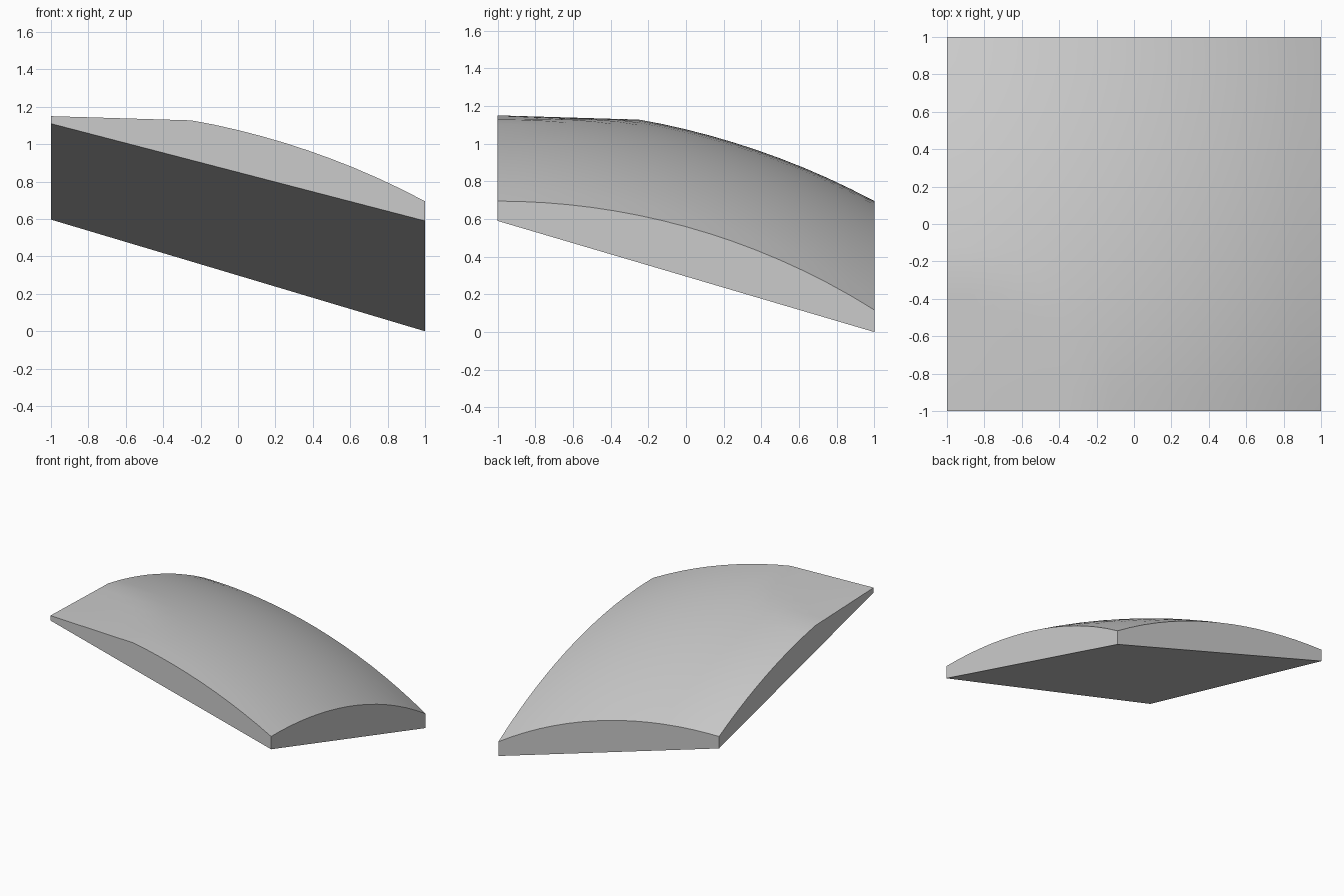
import bpy, bmesh, math

if "Cube" in bpy.data.objects:
    bpy.data.objects.remove(bpy.data.objects["Cube"])

N = 16                      # grid cells along each side
R, PEAK = 4.25, 1.195       # dome radius and height, centred over one corner

stone = bpy.data.materials.new("plain_grey")
stone.diffuse_color = (0.6, 0.6, 0.6, 1)
stone.use_nodes = True
stone.node_tree.nodes["Principled BSDF"].inputs["Base Color"].default_value = stone.diffuse_color


def dome(x, y):
    """Spherical top, planed off nearly flat at its highest corner."""
    r = math.hypot(x + 1, y + 1)
    return min(PEAK - R + math.sqrt(R * R - r * r), 1.15 - 0.03 * r)


bm = bmesh.new()

# curved top
step = [-1 + 2 * i / N for i in range(N + 1)]
top = [[bm.verts.new((x, y, dome(x, y))) for x in step] for y in step]
for j in range(N):
    for i in range(N):
        f = bm.faces.new((top[j][i], top[j][i + 1], top[j + 1][i + 1], top[j + 1][i]))
        f.smooth = True

# sloping flat underside
c = [bm.verts.new(p) for p in
     ((-1, -1, 1.11), (1, -1, 0.59), (1, 1, 0), (-1, 1, 0.597))]
bm.faces.new(c[::-1])

# four upright sides
rims = [top[0], [row[-1] for row in top], top[-1][::-1], [row[0] for row in top][::-1]]
for k, rim in enumerate(rims):
    bm.faces.new([c[k], c[(k + 1) % 4]] + rim[::-1])

bmesh.ops.recalc_face_normals(bm, faces=bm.faces)
mesh = bpy.data.meshes.new("domed_slab")
bm.to_mesh(mesh)
bm.free()
mesh.materials.append(stone)
slab = bpy.data.objects.new("domed_slab", mesh)
bpy.context.collection.objects.link(slab)
bpy.context.view_layer.objects.active = slab
slab.select_set(True)
bpy.ops.object.shade_smooth_by_angle(angle=math.radians(20))
